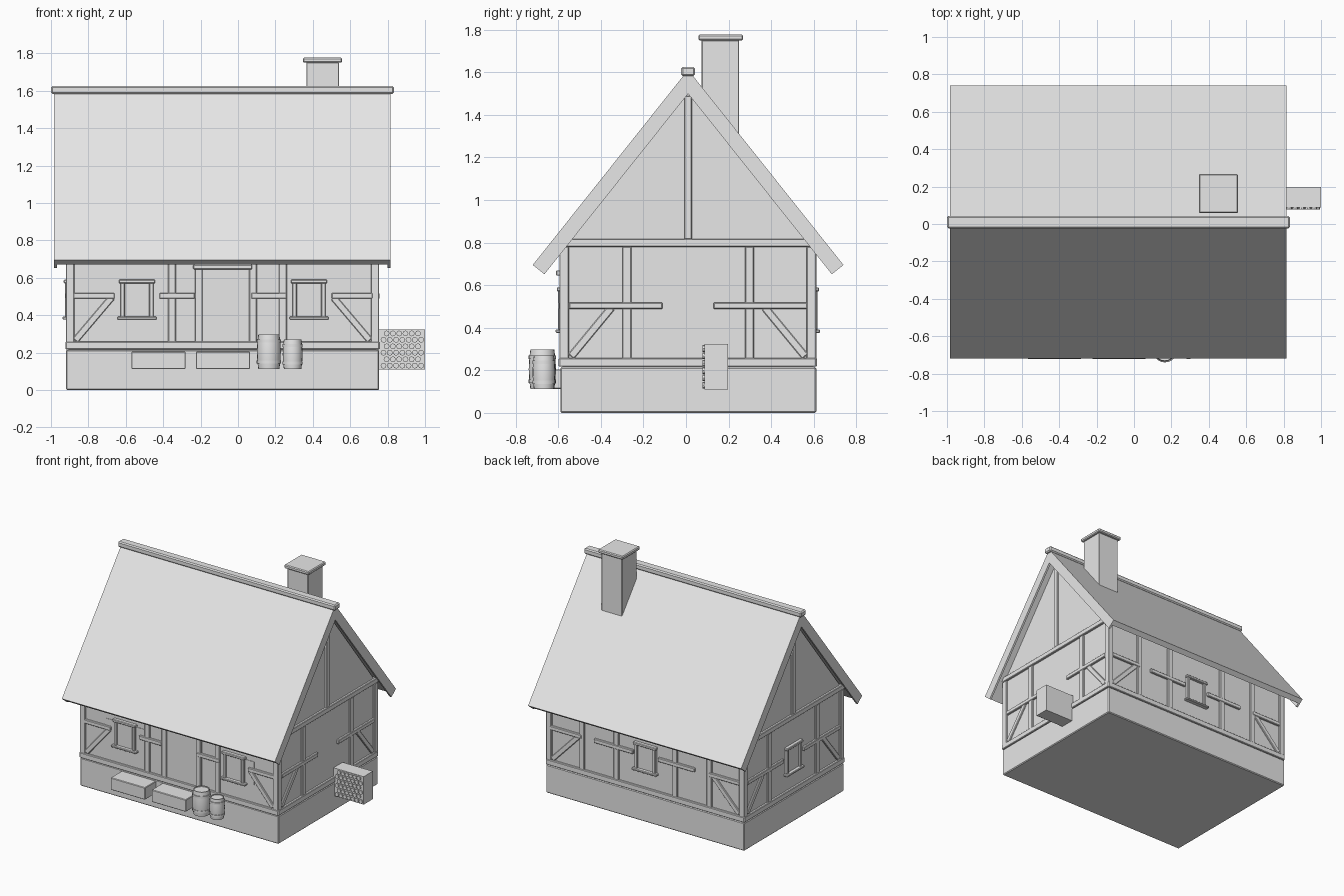
import bpy, bmesh, math
from mathutils import Vector

cube = bpy.data.objects.get("Cube")
if cube:
    bpy.data.objects.remove(cube, do_unlink=True)

grey = bpy.data.materials.new("plain_grey")
grey.use_nodes = True
grey.diffuse_color = (0.8, 0.8, 0.8, 1)
grey.node_tree.nodes["Principled BSDF"].inputs["Base Color"].default_value = (0.8, 0.8, 0.8, 1)


def finish(name, bm, bevel=0):
    bmesh.ops.recalc_face_normals(bm, faces=bm.faces)
    mesh = bpy.data.meshes.new(name)
    bm.to_mesh(mesh)
    bm.free()
    mesh.materials.append(grey)
    ob = bpy.data.objects.new(name, mesh)
    bpy.context.collection.objects.link(ob)
    if bevel:
        mod = ob.modifiers.new("soft_edges", 'BEVEL')
        mod.width, mod.segments = bevel, 1
    return ob


def prism(name, points, offset, bevel=0):
    """Extrude a flat outline along an offset."""
    bm = bmesh.new()
    face = bm.faces.new([bm.verts.new(p) for p in points])
    out = bmesh.ops.extrude_face_region(bm, geom=[face], use_keep_orig=True)
    moved = [v for v in out["geom"] if isinstance(v, bmesh.types.BMVert)]
    bmesh.ops.translate(bm, verts=moved, vec=offset)
    return finish(name, bm, bevel)


def box(name, x0, x1, y0, y1, z0, z1, bevel=0.004):
    pts = [(x0, y0, z0), (x1, y0, z0), (x1, y1, z0), (x0, y1, z0)]
    return prism(name, pts, (0, 0, z1 - z0), bevel)


# House outline: left/right ends and front/back faces
X0, X1, Y0, Y1 = -0.92, 0.755, -0.595, 0.612
CY = 0.01
INSET = 0.014

# Each wall maps (along, height, outward) to a point in space
WALLS = {
    "front": lambda u, z, d: Vector((u, Y0 - d, z)),
    "back": lambda u, z, d: Vector((u, Y1 + d, z)),
    "east": lambda u, z, d: Vector((X1 + d, u, z)),
    "west": lambda u, z, d: Vector((X0 - d, u, z)),
}


def on_wall(wall, name, outline, d0=-0.03, d1=0.0, bevel=0.004):
    f = WALLS[wall]
    return prism(wall + "_" + name, [f(u, z, d0) for u, z in outline],
                 f(0, 0, d1) - f(0, 0, d0), bevel)


def beam(wall, name, u0, u1, z0, z1, **kw):
    return on_wall(wall, name, [(u0, z0), (u1, z0), (u1, z1), (u0, z1)], **kw)


def brace(wall, a, b, width=0.036):
    a, b = Vector(a), Vector(b)
    side = (b - a).orthogonal().normalized() * width / 2
    on_wall(wall, "brace", [a - side, b - side, b + side, a + side], d1=-0.003)


def post(wall, u, z0=0.25, z1=0.78):
    beam(wall, "post", u - 0.021, u + 0.021, z0, z1, d1=-0.001)


def rail(wall, u0, u1):
    beam(wall, "rail", u0, u1, 0.488, 0.519, d1=0.002)


def window(wall, u):
    beam(wall, "window_pane", u - 0.08, u + 0.08, 0.39, 0.575, d1=-0.009, bevel=0)
    for s in (-1, 1):
        beam(wall, "window_jamb", u + s * 0.077 - 0.012, u + s * 0.077 + 0.012, 0.39, 0.575, d1=0.006)
    beam(wall, "window_head", u - 0.097, u + 0.097, 0.57, 0.59, d1=0.012)
    beam(wall, "window_sill", u - 0.105, u + 0.105, 0.376, 0.392, d1=0.018)


# Stone base and plastered body with gables
box("foundation", X0, X1, Y0 + 0.005, Y1, 0, 0.215, 0.006)
ya, yb = Y0 + INSET, Y1 - INSET
prism("plaster_walls", [(X0 + INSET, y, z) for y, z in
      ((ya, 0.2), (yb, 0.2), (yb, 0.79), (CY, 1.54), (ya, 0.79))],
      (X1 - X0 - 2 * INSET, 0, 0))

# Corner posts
for x in (X0, X1 - 0.045):
    for y in (Y0, Y1 - 0.045):
        box("corner_post", x, x + 0.045, y, y + 0.045, 0.25, 0.78)

# Timber frame on the long walls
for wall in ("front", "back"):
    beam(wall, "sill_beam", X0, X1, 0.217, 0.258, d1=0.003)
for u in (-0.353, -0.21, 0.08, 0.24):
    post("front", u)
for u in (-0.62, -0.33, 0.165, 0.455):
    post("back", u)
for u0, u1 in ((-0.88, -0.66), (-0.42, -0.23), (0.07, 0.26), (0.5, 0.72)):
    rail("front", u0, u1)
for u0, u1 in ((-0.88, -0.62), (-0.5, -0.19), (0.02, 0.35), (0.455, 0.72)):
    rail("back", u0, u1)
brace("front", (-0.87, 0.265), (-0.675, 0.495))
brace("front", (0.705, 0.265), (0.51, 0.495))
brace("back", (-0.87, 0.265), (-0.65, 0.495))
brace("back", (0.705, 0.265), (0.485, 0.495))

# Timber frame on the gable walls
for wall in ("east", "west"):
    beam(wall, "sill_beam", Y0, Y1, 0.217, 0.258, d1=0.003)
    beam(wall, "tie_beam", Y0, Y1, 0.78, 0.818, d1=0.003)
    beam(wall, "king_post", CY - 0.018, CY + 0.018, 0.815, 1.49)
    for s in (-1, 1):
        post(wall, CY + s * 0.288)
        rail(wall, CY + s * 0.12, CY + s * 0.56)
        brace(wall, (CY + s * 0.55, 0.265), (CY + s * 0.36, 0.495))

# Windows, thin panels behind the front ones, and the door
for u in (-0.54, 0.38):
    window("front", u)
    beam("front", "window_panel", u - 0.165, u + 0.165, 0.395, 0.57, d1=-0.011, bevel=0)
window("back", -0.083)
window("west", CY)
beam("front", "door", -0.19, 0.06, 0.25, 0.65, d1=-0.009, bevel=0)
beam("front", "door_lintel", -0.24, 0.075, 0.645, 0.67, d1=0.015)

# Roof slopes with deeper verge boards at both ends
RX0, RX1 = -0.983, 0.815
APEX = Vector((CY, 1.612))


def slope(name, side, x0, x1, thick):
    eave = Vector((CY + side * 0.73, 0.695))
    run = (eave - APEX).normalized()
    inward = Vector((-side * abs(run.y), -abs(run.x)))
    drop = Vector((0, -thick / abs(run.x)))
    outline = (APEX, eave, eave + inward * thick, APEX + drop)
    prism(name, [(x0, p.x, p.y) for p in outline], (x1 - x0, 0, 0))


for side in (-1, 1):
    slope("roof_slope", side, RX0, RX1, 0.04)
    slope("verge_board", side, RX0, RX0 + 0.015, 0.07)
    slope("verge_board", side, RX1 - 0.015, RX1, 0.07)
box("ridge_cap", -1.0, 0.833, CY - 0.033, CY + 0.033, 1.583, 1.625, 0.008)

# Chimney
box("chimney_stack", 0.365, 0.54, 0.073, 0.25, 1.2, 1.752)
box("chimney_cap", 0.347, 0.556, 0.058, 0.268, 1.75, 1.777, 0.006)

# Planters along the front
for x in (-0.57, -0.225):
    box("planter", x, x + 0.29, -0.722, Y0 + 0.01, 0.112, 0.205)


def lathe(name, x, y, profile, sides=20):
    bm = bmesh.new()
    rings = [[bm.verts.new((x + r * math.cos(i * math.tau / sides),
                            y + r * math.sin(i * math.tau / sides), z))
              for i in range(sides)] for r, z in profile]
    for a, b in zip(rings, rings[1:]):
        for i in range(sides):
            j = (i + 1) % sides
            bm.faces.new((a[i], a[j], b[j], b[i]))
    bm.faces.new(rings[0])
    bm.faces.new(rings[-1])
    ob = finish(name, bm)
    bpy.ops.object.select_all(action='DESELECT')
    ob.select_set(True)
    bpy.context.view_layer.objects.active = ob
    bpy.ops.object.shade_smooth_by_angle(angle=math.radians(35))


# Barrels with hoops
for x, y, r, top in ((0.165, -0.675, 0.064, 0.298), (0.292, -0.668, 0.053, 0.27)):
    h = top - 0.112
    lathe("barrel", x, y, [(r * k, 0.112 + h * t) for k, t in
          ((0.88, 0), (0.97, 0.25), (1, 0.5), (0.97, 0.75), (0.88, 1), (0.8, 1), (0.8, 0.96))])
    for t in (0.2, 0.8):
        z = 0.112 + h * t
        lathe("barrel_hoop", x, y, [(r * 1.02, z - 0.008), (r * 1.02, z + 0.008)])

# Stacked firewood at the side
box("firewood_stack", X1 - 0.01, 1.0, 0.087, 0.197, 0.11, 0.323, 0)
bm = bmesh.new()
for row in range(6):
    for col in range(7 - row % 2):
        cx = 0.778 + col * 0.0335 + (row % 2) * 0.0167
        cz = 0.13 + row * 0.0345
        ring = [bm.verts.new((cx + 0.0155 * math.cos(k * math.tau / 8), 0.078,
                              cz + 0.0155 * math.sin(k * math.tau / 8))) for k in range(8)]
        out = bmesh.ops.extrude_face_region(bm, geom=[bm.faces.new(ring)], use_keep_orig=True)
        bmesh.ops.translate(bm, vec=(0, 0.012, 0), verts=[
            v for v in out["geom"] if isinstance(v, bmesh.types.BMVert)])
finish("log_ends", bm)
